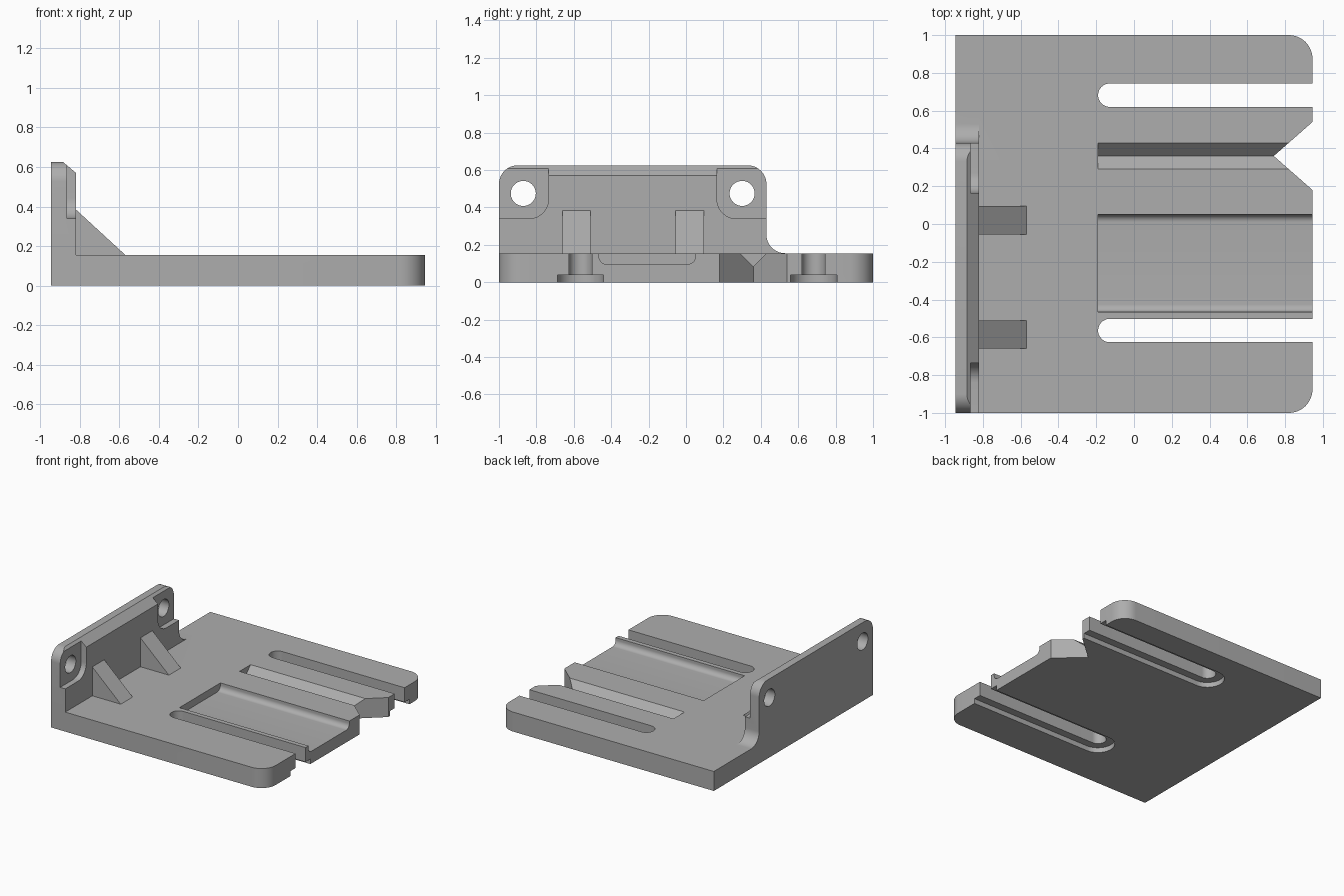
import bpy, bmesh, math
from mathutils import Vector

cube = bpy.data.objects.get("Cube")
if cube:
    bpy.data.objects.remove(cube, do_unlink=True)

grey = bpy.data.materials.new("plain_grey")
grey.use_nodes = True
colour = (0.42, 0.42, 0.42, 1)
grey.diffuse_color = colour
grey.node_tree.nodes["Principled BSDF"].inputs["Base Color"].default_value = colour


def rounded(points, steps=12):
    """Outline from (a, b) or (a, b, radius) corners."""
    out = []
    for i, p in enumerate(points):
        c = Vector(p[:2])
        if len(p) < 3:
            out.append(c)
            continue
        u = (Vector(points[i - 1][:2]) - c).normalized()
        v = (Vector(points[(i + 1) % len(points)][:2]) - c).normalized()
        half = u.angle(v) / 2
        start = c + u * p[2] / math.tan(half)
        end = c + v * p[2] / math.tan(half)
        centre = c + (u + v).normalized() * p[2] / math.sin(half)
        sweep = (start - centre).angle(end - centre)
        for k in range(steps + 1):
            t = k / steps
            out.append(centre + ((start - centre) * math.sin((1 - t) * sweep)
                                 + (end - centre) * math.sin(t * sweep)) / math.sin(sweep))
    return out


def prism(name, points, axis, lo, hi):
    """Extrude an outline in the plane across the axis from lo to hi."""
    place = {"x": lambda a, b, h: (h, a, b),
             "y": lambda a, b, h: (a, h, b),
             "z": lambda a, b, h: (a, b, h)}[axis]
    bm = bmesh.new()
    low, high = ([bm.verts.new(place(p[0], p[1], h)) for p in points] for h in (lo, hi))
    bm.faces.new(low)
    bm.faces.new(high)
    for i in range(len(points)):
        bm.faces.new((low[i - 1], low[i], high[i], high[i - 1]))
    bmesh.ops.recalc_face_normals(bm, faces=bm.faces)
    mesh = bpy.data.meshes.new(name)
    bm.to_mesh(mesh)
    bm.free()
    mesh.materials.append(grey)
    obj = bpy.data.objects.new(name, mesh)
    bpy.context.collection.objects.link(obj)
    return obj


def combine(target, tool, operation):
    """Apply a boolean and discard its tool."""
    tool.hide_render = True
    mod = target.modifiers.new(tool.name, "BOOLEAN")
    mod.operation, mod.solver, mod.object = operation, "EXACT", tool
    bpy.context.view_layer.objects.active = target
    bpy.ops.object.modifier_apply(modifier=mod.name)
    bpy.data.objects.remove(tool, do_unlink=True)


def slot(name, y, r, lo, hi):
    arc = [(-0.128 + r * math.cos(a), y + r * math.sin(a))
           for a in (math.pi * (0.5 + k / 24) for k in range(25))]
    return prism(name, arc + [(1.1, y - r), (1.1, y + r)], "z", lo, hi)


X, TOP, HEIGHT, FACE = 0.945, 0.155, 0.625, -0.82
MID = -0.285  # centre of the upright wall in y

# Base plate with two rounded corners
plate = prism("mounting_plate", rounded([(-X, -1), (X, -1, 0.125), (X, 1, 0.125), (-X, 1)]),
              "z", 0, TOP)

# Upright wall with a concave foot at one end
wall = prism("upright_wall", rounded([(-1, 0.05), (-1, HEIGHT, 0.1), (0.43, HEIGHT, 0.1),
                                      (0.43, TOP, 0.1), (0.6, TOP), (0.6, 0.05)]),
             "x", -X, FACE)

# Chamfer along the wall's top edge
combine(wall, prism("chamfer_cutter", [(-0.885, HEIGHT), (-0.826, 0.675), (-0.76, 0.675),
                                       (-0.76, 0.52)], "y", -1.2, 0.7), "DIFFERENCE")

# Recessed ears with screw holes, mirrored about the wall centre
for side in (-1, 1):
    ear = rounded([(MID + side * 0.45, 0.34, 0.105), (MID + side * 0.45, 0.8),
                   (MID + side * 0.9, 0.8), (MID + side * 0.9, 0.34)])
    combine(wall, prism("ear_cutter", ear, "x", -0.865, -0.7), "DIFFERENCE")
    ring = [(MID + side * 0.585 + 0.067 * math.cos(a), 0.475 + 0.067 * math.sin(a))
            for a in (math.tau * k / 40 for k in range(40))]
    combine(wall, prism("hole_cutter", ring, "x", -1.1, -0.7), "DIFFERENCE")
combine(plate, wall, "UNION")

# Triangular support ribs
for y in (-0.585, 0.02):
    rib = prism("support_rib", [(-0.86, 0.12), (-0.86, 0.385), (FACE, 0.385),
                                (-0.57, TOP), (-0.57, 0.12)], "y", y - 0.075, y + 0.075)
    combine(plate, rib, "UNION")

# Open slots with wider undercuts
for y in (0.682, -0.564):
    combine(plate, slot("slot_cutter", y, 0.062, -0.1, 0.3), "DIFFERENCE")
    combine(plate, slot("undercut_cutter", y, 0.124, -0.1, 0.04), "DIFFERENCE")

# Shallow channel with rounded floor edges
channel = rounded([(-0.465, 0.3), (-0.465, 0.097, 0.04), (0.05, 0.097, 0.04), (0.05, 0.3)])
combine(plate, prism("channel_cutter", channel, "x", -0.19, 1.1), "DIFFERENCE")

# V groove, and the V notch in the plate's edge
groove = [(0.36, 0.085), (0.43, TOP), (0.43, 0.3), (0.29, 0.3), (0.29, TOP)]
combine(plate, prism("groove_cutter", groove, "x", -0.19, 1.1), "DIFFERENCE")
notch = [(0.74, 0.36), (X, 0.18), (1.1, 0.18), (1.1, 0.54), (X, 0.54)]
combine(plate, prism("notch_cutter", notch, "z", -0.1, 0.3), "DIFFERENCE")

# Smooth the rounded surfaces and keep real edges sharp
bpy.ops.object.select_all(action="DESELECT")
plate.select_set(True)
bpy.context.view_layer.objects.active = plate
bpy.ops.object.shade_smooth_by_angle(angle=math.radians(30))
